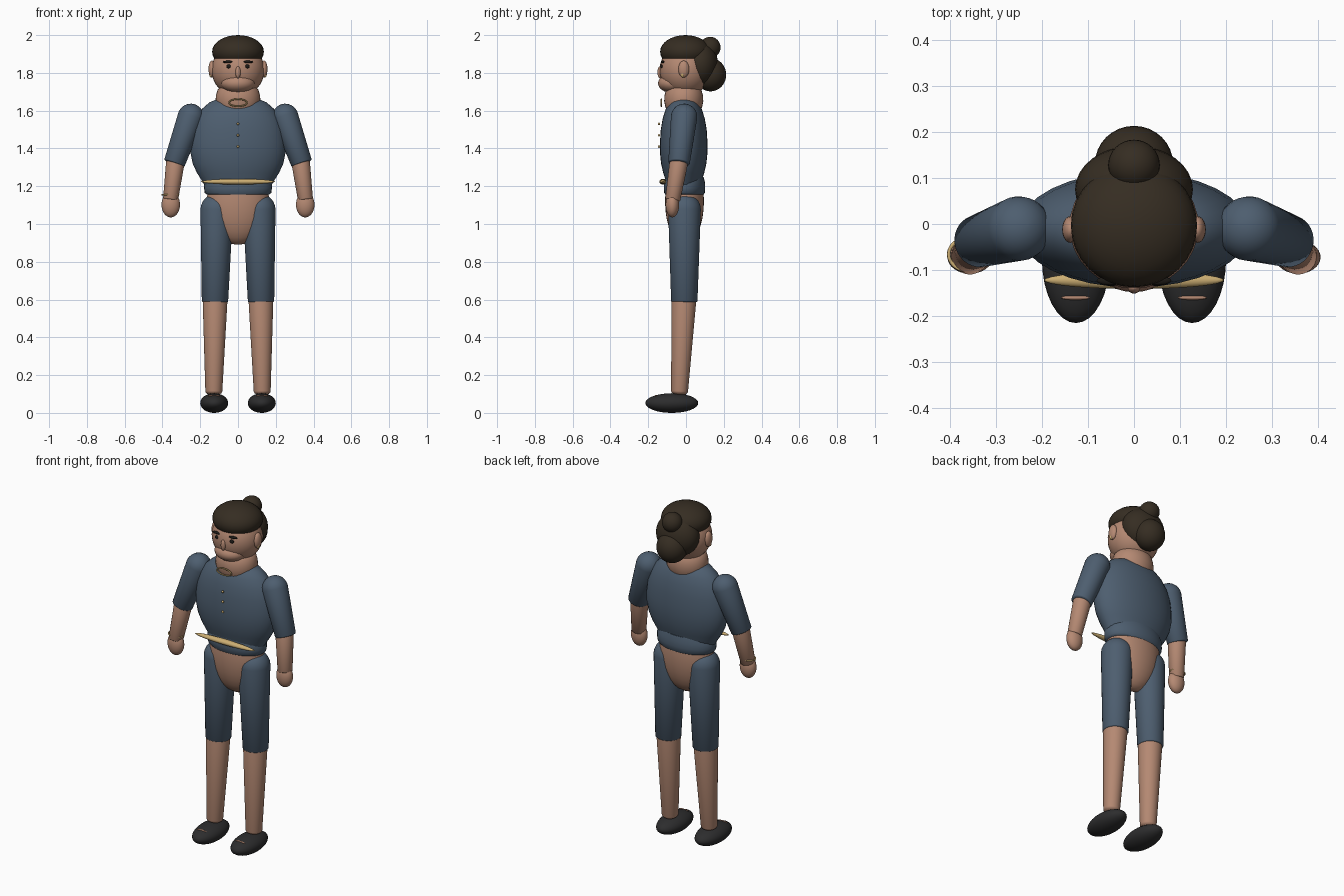
import bpy, bmesh, math
from mathutils import Vector, Matrix

cube = bpy.data.objects.get("Cube")
if cube:
    bpy.data.objects.remove(cube)


def material(name, r, g, b):
    m = bpy.data.materials.new(name)
    m.use_nodes = True
    m.diffuse_color = (r, g, b, 1)
    bsdf = next(n for n in m.node_tree.nodes if n.type == 'BSDF_PRINCIPLED')
    bsdf.inputs["Base Color"].default_value = (r, g, b, 1)
    bsdf.inputs["Roughness"].default_value = 0.8
    return m


SKIN = material("skin", .46, .25, .17)
CLOTH = material("slate_blue_cloth", .075, .112, .16)
HAIR = material("dark_brown_hair", .036, .026, .016)
SHOE = material("charcoal_shoe", .026, .026, .027)
GOLD = material("gold", .60, .42, .17)
INK = material("black_brown", .012, .010, .008)


def finish(name, bm, mat, angle=50):
    bmesh.ops.recalc_face_normals(bm, faces=bm.faces)
    me = bpy.data.meshes.new(name)
    bm.to_mesh(me)
    bm.free()
    me.materials.append(mat)
    ob = bpy.data.objects.new(name, me)
    bpy.context.collection.objects.link(ob)
    bpy.ops.object.select_all(action='DESELECT')
    ob.select_set(True)
    bpy.context.view_layer.objects.active = ob
    bpy.ops.object.shade_smooth_by_angle(angle=math.radians(angle))
    return ob


def ellipsoid(name, centre, radii, mat, seg=32):
    bm = bmesh.new()
    bmesh.ops.create_uvsphere(bm, u_segments=seg, v_segments=seg // 2, radius=1)
    bm.transform(Matrix.Translation(centre) @ Matrix.Diagonal((*radii, 1)))
    return finish(name, bm, mat)


def lathe(name, profile, mat, matrix, seg=32):
    """Revolve (radius, height) points about z, closing both ends."""
    bm = bmesh.new()
    rings = []
    for r, z in profile:
        rings.append([bm.verts.new((r * math.cos(2 * math.pi * i / seg),
                                    r * math.sin(2 * math.pi * i / seg), z)) for i in range(seg)])
    for a, b in zip(rings, rings[1:]):
        for i in range(seg):
            j = (i + 1) % seg
            bm.faces.new((a[i], a[j], b[j], b[i]))
    bm.faces.new(rings[0])
    bm.faces.new(rings[-1])
    bm.transform(matrix)
    return finish(name, bm, mat)


def limb(name, start, end, r0, r1, mat, round_end=0.2):
    """Tapered limb with a domed start and a flatter end."""
    a, b = Vector(start), Vector(end)
    length = (b - a).length
    arc = [math.radians(t) for t in range(4, 91, 14)]
    profile = [(r0 * math.sin(t), -r0 * math.cos(t)) for t in arc]
    profile += [(r1 * math.sin(t), length + r1 * round_end * math.cos(t)) for t in reversed(arc)]
    turn = (b - a).to_track_quat('Z', 'Y').to_matrix().to_4x4()
    return lathe(name, profile, mat, Matrix.Translation(a) @ turn)


def ring(name, centre, rx, ry, tube, mat, upright=False):
    """Thin elliptical hoop, lying flat or standing upright."""
    bm = bmesh.new()
    n, k = 40, 8
    grid = []
    for i in range(n):
        u = 2 * math.pi * i / n
        row = []
        for j in range(k):
            v = 2 * math.pi * j / k
            w = tube * math.cos(v)
            row.append(bm.verts.new(((rx + w) * math.cos(u), (ry + w) * math.sin(u), tube * math.sin(v))))
        grid.append(row)
    for i in range(n):
        for j in range(k):
            p, q, h = grid[i], grid[(i + 1) % n], (j + 1) % k
            bm.faces.new((p[j], q[j], q[h], p[h]))
    turn = Matrix.Rotation(math.pi / 2 if upright else 0, 4, 'X')
    bm.transform(Matrix.Translation(centre) @ turn)
    return finish(name, bm, mat)


def oval(y, depth):
    return Matrix.Translation((0, y, 0)) @ Matrix.Diagonal((1, depth, 1, 1))


# Torso, hips and neck
lathe("shirt", [(.165, 1.18), (.185, 1.22), (.217, 1.27), (.24, 1.32), (.252, 1.38), (.252, 1.43),
                (.243, 1.50), (.222, 1.56), (.19, 1.61), (.15, 1.645), (.09, 1.668), (.01, 1.675)],
      CLOTH, oval(-.012, .5))
lathe("waistband", [(.165, 1.155), (.176, 1.165), (.18, 1.19), (.178, 1.22), (.165, 1.25)],
      CLOTH, oval(-.008, .61))
ellipsoid("pelvis", (0, -.008, 1.12), (.165, .103, .23), SKIN)
lathe("neck", [(.095, 1.58), (.112, 1.62), (.119, 1.65), (.117, 1.68), (.108, 1.71), (.09, 1.73)],
      SKIN, oval(-.012, .87))
ellipsoid("belt_sash", (0, -.122, 1.224), (.195, .019, .015), GOLD)
ring("necklace", (0, -.13, 1.642), .047, .019, .004, GOLD, upright=True)
for i in range(3):
    ellipsoid(f"button_{i + 1}", (0, -.143, 1.53 - .06 * i), (.007, .006, .007), GOLD, 12)

# Head and hair
ellipsoid("head", (0, -.005, 1.815), (.14, .135, .14), SKIN)
ellipsoid("jaw", (0, -.07, 1.745), (.09, .078, .052), SKIN)
ellipsoid("nose", (0, -.138, 1.803), (.014, .013, .032), SKIN, 20)
ellipsoid("hair_cap", (0, -.003, 1.912), (.137, .134, .088), HAIR)
ellipsoid("back_hair", (0, .075, 1.845), (.128, .095, .12), HAIR)
ellipsoid("low_bun", (0, .13, 1.79), (.085, .083, .088), HAIR)
ellipsoid("top_bun", (0, .128, 1.935), (.056, .055, .056), HAIR)

# Paired parts
for side, s in (("left", 1), ("right", -1)):
    ellipsoid(f"{side}_ear", (.138 * s, -.012, 1.82), (.018, .029, .045), SKIN, 20)
    ellipsoid(f"{side}_earring", (.143 * s, -.018, 1.795), (.01, .011, .02), GOLD, 12)
    ellipsoid(f"{side}_eyebrow", (.052 * s, -.123, 1.858), (.029, .01, .007), INK, 16)
    ellipsoid(f"{side}_eye", (.048 * s, -.127, 1.834), (.013, .008, .011), INK, 16)

    limb(f"{side}_forearm", (.33 * s, -.036, 1.34), (.357 * s, -.07, 1.13), .05, .04, SKIN)
    limb(f"{side}_sleeve", (.25 * s, -.01, 1.567), (.336 * s, -.037, 1.325), .07, .057, CLOTH)
    ellipsoid(f"{side}_hand", (.356 * s, -.072, 1.102), (.049, .036, .067), SKIN)

    limb(f"{side}_trouser_leg", (.112 * s, -.008, 1.075), (.122 * s, -.009, .592), .087, .07, CLOTH)
    limb(f"{side}_lower_leg", (.121 * s, -.01, .62), (.128 * s, -.034, .115), .067, .045, SKIN, .5)
    ellipsoid(f"{side}_shoe", (.126 * s, -.075, .052), (.074, .14, .052), SHOE)
    ellipsoid(f"{side}_shoe_trim", (.127 * s, -.16, .09), (.032, .005, .006), SKIN, 16)

ring("bracelet", (-.358, -.066, 1.155), .044, .036, .004, GOLD)
